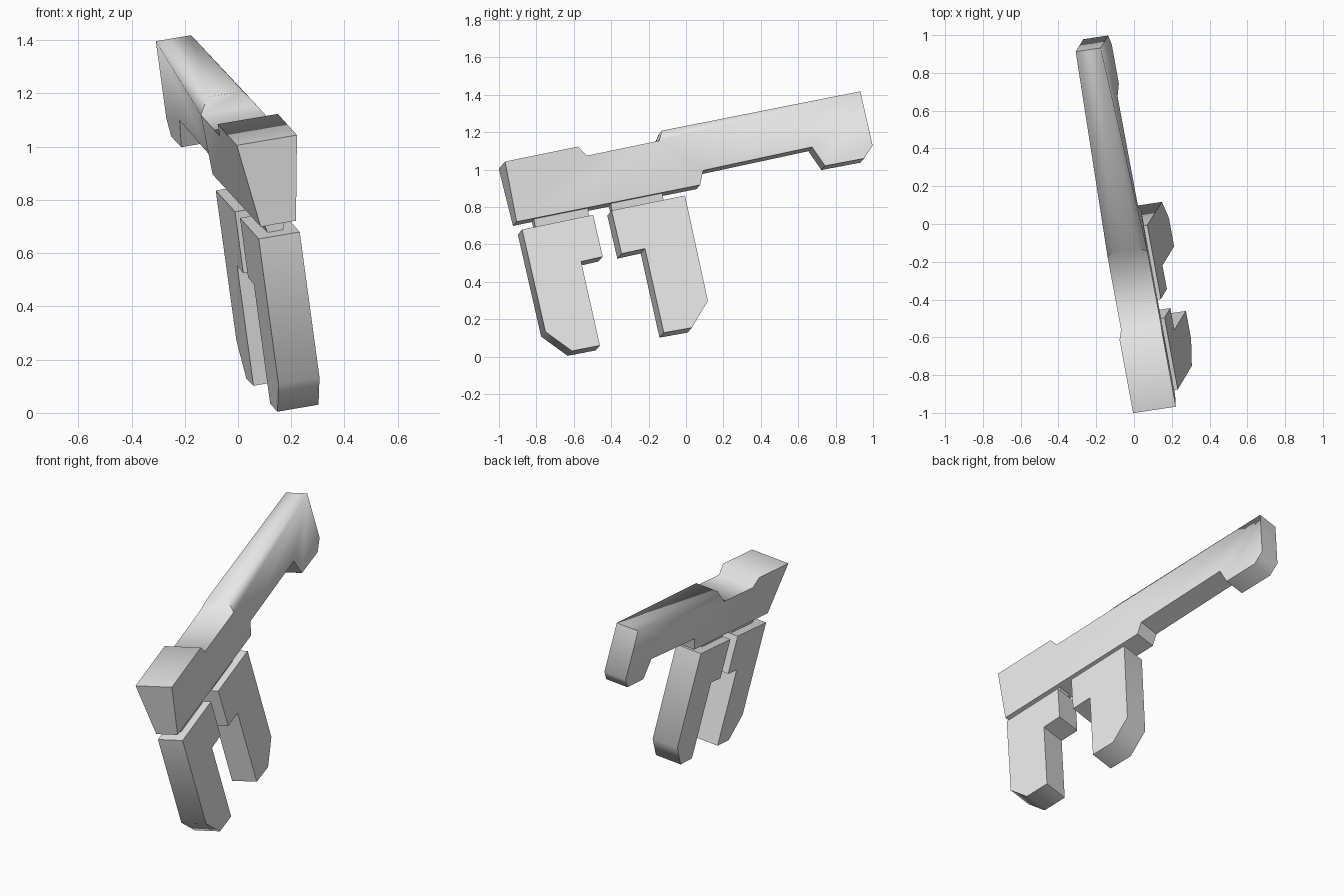
import bpy, bmesh, math
from mathutils import Matrix, Vector

if "Cube" in bpy.data.objects:
    bpy.data.objects.remove(bpy.data.objects["Cube"])

# Tilted frame shared by all parts: across, along, up
ACROSS = Vector((0.975, 0.146, 0.166)).normalized()
ALONG = Vector((-0.180, 0.966, 0.187))
ALONG = (ALONG - ACROSS * ALONG.dot(ACROSS)).normalized()
UP = ACROSS.cross(ALONG)
FRAME = Matrix((ACROSS, ALONG, UP)).transposed().to_4x4()
CENTRE = 0.132  # centre plane on the across axis

grey = bpy.data.materials.new("grey")
grey.diffuse_color = (0.8, 0.8, 0.8, 1)
grey.use_nodes = True
grey.node_tree.nodes["Principled BSDF"].inputs["Base Color"].default_value = grey.diffuse_color


def slab(name, profile, sides=None):
    """Mirror a side profile of (along, up, half_width) into a closed solid."""
    n = len(profile)
    sides = sides or [range(n)]
    bm = bmesh.new()
    right = [bm.verts.new((CENTRE + h, u, v)) for u, v, h in profile]
    left = [bm.verts.new((CENTRE - h, u, v)) for u, v, h in profile]
    for side in sides:
        bm.faces.new([right[i] for i in side])
        bm.faces.new([left[i] for i in reversed(side)])
    for i in range(n):
        j = (i + 1) % n
        bm.faces.new((right[i], left[i], left[j], right[j]))
    bmesh.ops.recalc_face_normals(bm, faces=bm.faces)
    bm.transform(FRAME)
    mesh = bpy.data.meshes.new(name)
    bm.to_mesh(mesh)
    bm.free()
    mesh.materials.append(grey)
    obj = bpy.data.objects.new(name, mesh)
    bpy.context.collection.objects.link(obj)
    bpy.ops.object.select_all(action='DESELECT')
    obj.select_set(True)
    bpy.context.view_layer.objects.active = obj
    bpy.ops.object.shade_smooth_by_angle(angle=math.radians(65))
    return obj


# Main body: wide-topped front block running into a narrow hooked beam
N = 0.068
slab("body", [
    (-0.778, 1.186, 0.116), (-0.778, 0.862, N), (0.239, 0.868, N),
    (0.271, 0.942, N), (0.877, 0.954, N), (0.924, 0.841, N),
    (1.140, 0.840, N), (1.200, 0.899, N), (1.198, 1.199, N),
    (0.100, 1.195, N), (0.065, 1.139, 0.108), (-0.335, 1.134, 0.108),
    (-0.375, 1.190, 0.116)],
    [(0, 1, 2, 10, 11, 12), (10, 2, 3), (10, 3, 8), (3, 4, 8),
     (4, 5, 6, 7, 8), (8, 9, 10)])

# Two hanging grips with a notch and a chamfered foot
W = 0.079
slab("front_grip", [(u, v, W) for u, v in (
    (-0.760, 0.813), (-0.366, 0.818), (-0.364, 0.587), (-0.484, 0.583),
    (-0.482, 0.119), (-0.637, 0.119), (-0.755, 0.248))])
slab("rear_grip", [(u, v, W) for u, v in (
    (-0.263, 0.822), (0.144, 0.826), (0.143, 0.245), (0.027, 0.119),
    (-0.128, 0.121), (-0.130, 0.586), (-0.260, 0.583))])

# Thin tapered spacers joining the grips to the body
for name, start, end in (("front_spacer", -0.678, -0.380),
                         ("rear_spacer", -0.252, 0.033)):
    slab(name, [(start, 0.870, 0.042), (start, 0.812, 0.030),
                (end, 0.812, 0.030), (end, 0.870, 0.042)])
